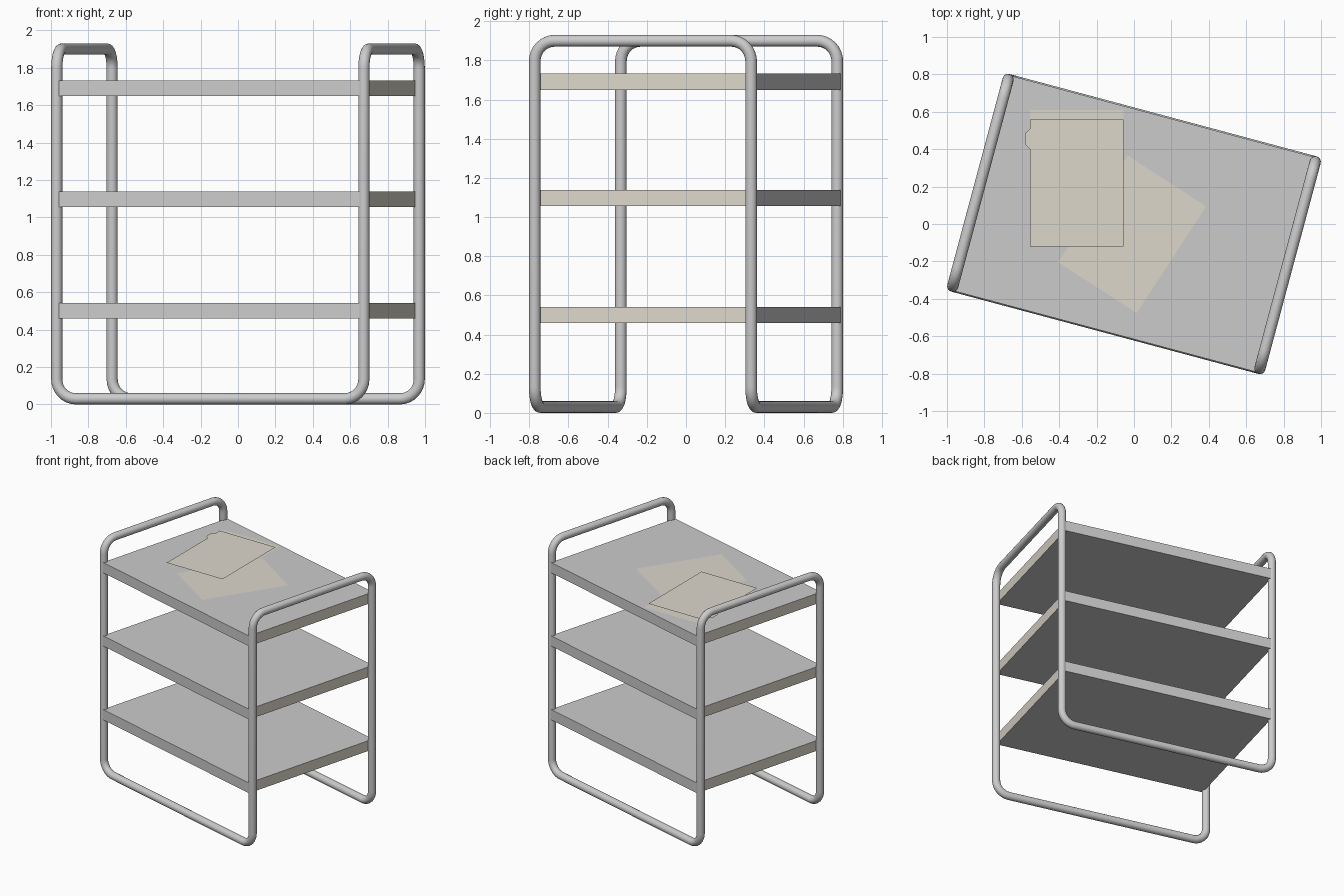
import bpy, bmesh, math
from mathutils import Vector, Matrix

if "Cube" in bpy.data.objects:
    bpy.data.objects.remove(bpy.data.objects["Cube"])

ROT = Matrix.Rotation(math.radians(-15), 4, 'Z')   # whole trolley is turned 15 degrees
A, B = 0.85, 0.572                                 # post positions in the trolley's own frame
R, Z0, Z1, BEND = 0.03, 0.03, 1.90, 0.105

beige = bpy.data.materials.new("beige")
beige.diffuse_color = (0.72, 0.68, 0.60, 1)
beige.use_nodes = True
beige.node_tree.nodes["Principled BSDF"].inputs["Base Color"].default_value = beige.diffuse_color
grey = bpy.data.materials.new("grey")
grey.diffuse_color = (0.8, 0.8, 0.8, 1)
grey.use_nodes = True
grey.node_tree.nodes["Principled BSDF"].inputs["Base Color"].default_value = grey.diffuse_color


def mesh_object(name, bm, mats=()):
    me = bpy.data.meshes.new(name)
    bm.to_mesh(me)
    bm.free()
    for m in mats:
        me.materials.append(m)
    ob = bpy.data.objects.new(name, me)
    bpy.context.collection.objects.link(ob)
    return ob


def rounded_loop(corners, r, steps=8):
    """Closed path with every right-angle corner replaced by an arc."""
    pts, n = [], len(corners)
    for i, c in enumerate(corners):
        d0 = (corners[i - 1] - c).normalized()
        d1 = (corners[(i + 1) % n] - c).normalized()
        centre = c + (d0 + d1) * r
        for k in range(steps + 1):
            t = math.pi / 2 * k / steps
            pts.append(centre - d1 * r * math.cos(t) - d0 * r * math.sin(t))
    return pts


# One continuous bent tube: top rails across the ends, floor rails front and back
corners = [Vector(p) for p in (
    (-A, -B, Z0), (A, -B, Z0), (A, -B, Z1), (A, B, Z1),
    (A, B, Z0), (-A, B, Z0), (-A, B, Z1), (-A, -B, Z1))]
path = rounded_loop(corners, BEND)
cu = bpy.data.curves.new("tube_frame_path", 'CURVE')
cu.dimensions = '3D'
cu.bevel_depth = R
cu.bevel_resolution = 6
sp = cu.splines.new('POLY')
sp.points.add(len(path) - 1)
for p, co in zip(sp.points, path):
    p.co = (*(ROT @ co), 1)
sp.use_cyclic_u = True
frame = bpy.data.objects.new("tube_frame", cu)
bpy.context.collection.objects.link(frame)
bpy.context.view_layer.objects.active = frame
frame.select_set(True)
bpy.ops.object.convert(target='MESH')
bpy.ops.object.shade_smooth_by_angle()

# Three shelves with beige ends
for name, z in (("lower_shelf", 0.50), ("middle_shelf", 1.097), ("top_shelf", 1.691)):
    bm = bmesh.new()
    bmesh.ops.create_cube(bm, size=1, matrix=Matrix.Diagonal((1.668, 1.19, 0.083, 1)))
    for f in bm.faces:
        f.material_index = int(abs(f.normal.x) > 0.9)
    shelf = mesh_object(name, bm, (grey, beige))
    shelf.matrix_world = Matrix.Translation((0, 0, z)) @ ROT


# Paper sheets and a tabbed folder lying on the top shelf
def sheet(name, outline, loc, angle=0):
    bm = bmesh.new()
    bm.faces.new([bm.verts.new((x, y, 0)) for x, y in outline])
    ob = mesh_object(name, bm, (beige,))
    ob.location = loc
    ob.rotation_euler.z = math.radians(angle)


W, H = 0.25, 0.34
page = [(-W, -H), (W, -H), (W, H), (-W, H)]
tabbed = page + [(-W, 0.29), (-W - 0.027, 0.265), (-W - 0.027, 0.205), (-W, 0.18)]
sheet("loose_sheet", page, (-0.01, -0.055, 1.7345), -33)
sheet("folder_back", page, (-0.305, 0.27, 1.7355))
sheet("folder_cover", tabbed, (-0.305, 0.22, 1.747))
